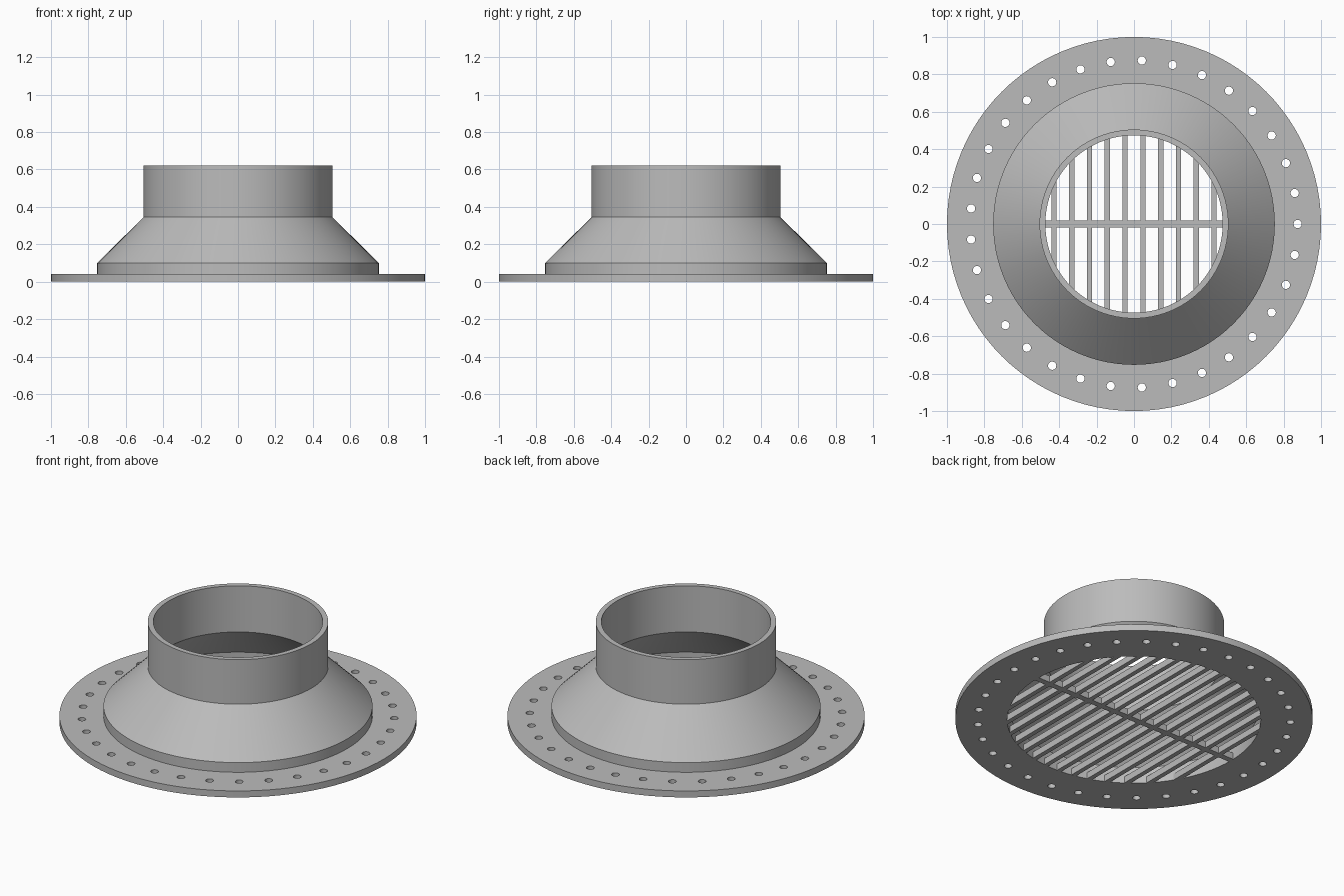
import bpy, bmesh, math

cube = bpy.data.objects.get("Cube")
if cube:
    bpy.data.objects.remove(cube, do_unlink=True)

BORE = 0.71        # radius of the lower opening
PLATE = 0.04       # flange and grille thickness
SEGMENTS = 96

grey = bpy.data.materials.new("plain_grey")
grey.use_nodes = True
colour = (0.5, 0.5, 0.5, 1)
grey.diffuse_color = colour
grey.node_tree.nodes["Principled BSDF"].inputs["Base Color"].default_value = colour


def make_object(name, bm):
    bmesh.ops.recalc_face_normals(bm, faces=bm.faces[:])
    mesh = bpy.data.meshes.new(name)
    bm.to_mesh(mesh)
    bm.free()
    obj = bpy.data.objects.new(name, mesh)
    bpy.context.collection.objects.link(obj)
    mesh.materials.append(grey)
    return obj


def activate(obj):
    bpy.ops.object.select_all(action='DESELECT')
    obj.select_set(True)
    bpy.context.view_layer.objects.active = obj


def lathe(name, profile):
    """Spin a closed (radius, height) outline around z."""
    bm = bmesh.new()
    rings = []
    for i in range(SEGMENTS):
        a = math.tau * i / SEGMENTS
        rings.append([bm.verts.new((r * math.cos(a), r * math.sin(a), z))
                      for r, z in profile])
    n = len(profile)
    for i in range(SEGMENTS):
        a, b = rings[i], rings[(i + 1) % SEGMENTS]
        for j in range(n):
            k = (j + 1) % n
            bm.faces.new((a[j], b[j], b[k], a[k]))
    return make_object(name, bm)


def add_prism(bm, outline, height):
    """Raise a flat outline from the ground into a solid."""
    low = [bm.verts.new((x, y, 0)) for x, y in outline]
    face = bm.faces.new(low)
    raised = bmesh.ops.extrude_face_region(bm, geom=[face])["geom"]
    verts = [v for v in raised if isinstance(v, bmesh.types.BMVert)]
    bmesh.ops.translate(bm, verts=verts, vec=(0, 0, height))


def chord(x):
    return math.sqrt(BORE ** 2 - x ** 2)


# Flange, conical reducer and collar in one body
body = lathe("flanged_reducer", [
    (BORE, 0), (1, 0), (1, PLATE), (0.753, PLATE), (0.753, 0.1),
    (0.505, 0.345), (0.505, 0.62), (0.474, 0.62), (0.474, 0.335), (BORE, 0.1)])

# Ring of bolt holes cut through the flange
HOLES = 33
bm = bmesh.new()
for i in range(HOLES):
    a = math.tau * i / HOLES
    made = bmesh.ops.create_cone(bm, cap_ends=True, segments=24,
                                 radius1=0.022, radius2=0.022, depth=0.2)
    bmesh.ops.translate(bm, verts=made["verts"],
                        vec=(0.875 * math.cos(a), 0.875 * math.sin(a), 0))
cutter = make_object("bolt_hole_cutter", bm)
cutter.hide_render = True
cut = body.modifiers.new("bolt_holes", 'BOOLEAN')
cut.operation = 'DIFFERENCE'
cut.solver = 'EXACT'
cut.object = cutter
activate(body)
bpy.ops.object.modifier_apply(modifier=cut.name)
bpy.data.objects.remove(cutter, do_unlink=True)
activate(body)
bpy.ops.object.shade_smooth_by_angle()

# Grille: one cross bar, with slats on both sides ending on the bore
CROSS = 0.018
SLAT = 0.014
PITCH = 0.095
bm = bmesh.new()
end = chord(CROSS)
add_prism(bm, [(-end, -CROSS), (end, -CROSS), (end, CROSS), (-end, CROSS)], PLATE)
make_object("grille_cross_bar", bm)

bm = bmesh.new()
for i in range(14):
    x = (i - 6.5) * PITCH
    a, b = x - SLAT, x + SLAT
    for side in (-1, 1):
        add_prism(bm, [(a, side * CROSS), (b, side * CROSS),
                       (b, side * chord(b)), (a, side * chord(a))], PLATE)
make_object("grille_slats", bm)
